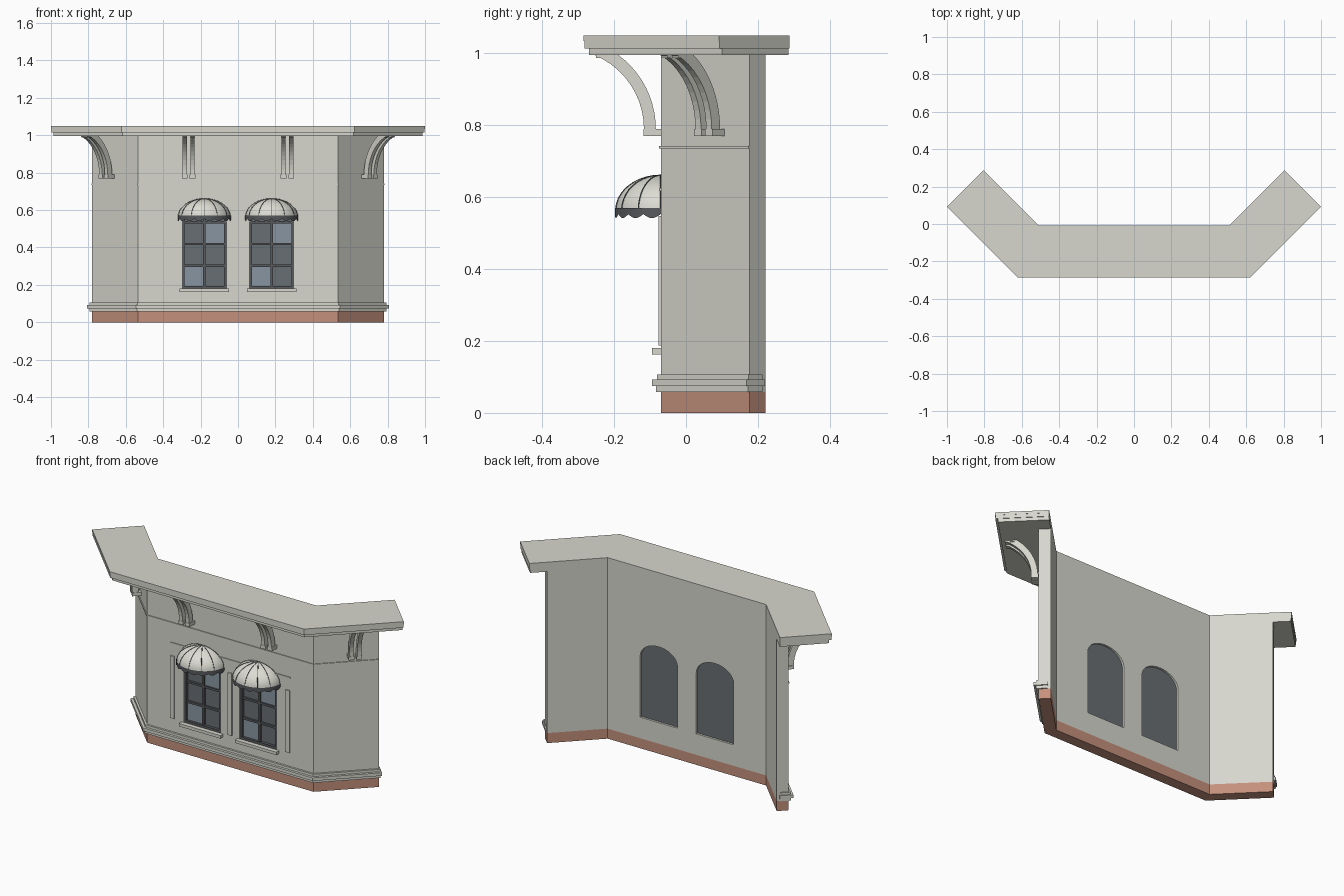
import bpy, bmesh, math
from math import sin, cos, pi
from mathutils import Matrix

if "Cube" in bpy.data.objects:
    bpy.data.objects.remove(bpy.data.objects["Cube"])


def material(name, rgb):
    m = bpy.data.materials.new(name)
    m.use_nodes = True
    m.diffuse_color = (*rgb, 1)
    m.node_tree.nodes["Principled BSDF"].inputs["Base Color"].default_value = (*rgb, 1)
    return m


PLASTER = material("pale plaster", (0.68, 0.68, 0.62))
BRICK = material("brick red", (0.55, 0.28, 0.20))
DARK = material("dark grey", (0.095, 0.10, 0.107))
GLASS = material("grey glass", (0.14, 0.158, 0.172))
SKY = material("blue glass", (0.25, 0.30, 0.36))
CANVAS = material("awning canvas", (0.72, 0.72, 0.66))


def mesh(name, verts, faces, mat, matrix=None, smooth=False):
    bm = bmesh.new()
    vs = [bm.verts.new(v) for v in verts]
    for f in faces:
        bm.faces.new([vs[i] for i in f])
    bmesh.ops.remove_doubles(bm, verts=bm.verts, dist=1e-5)
    bmesh.ops.recalc_face_normals(bm, faces=bm.faces)
    if matrix:
        bm.transform(matrix)
    for f in bm.faces:
        f.smooth = smooth
    me = bpy.data.meshes.new(name)
    bm.to_mesh(me)
    bm.free()
    me.materials.append(mat)
    ob = bpy.data.objects.new(name, me)
    bpy.context.collection.objects.link(ob)
    return ob


def tube(name, rings, mat, matrix=None, closed=False):
    """Join equal rings of points; cap the ends unless closed."""
    n, k = len(rings[0]), len(rings)
    faces = [(a * n + i, a * n + (i + 1) % n, (a + 1) % k * n + (i + 1) % n, (a + 1) % k * n + i)
             for a in range(k if closed else k - 1) for i in range(n)]
    if not closed:
        faces += [tuple(range(n)), tuple(range((k - 1) * n, k * n))]
    return mesh(name, [p for r in rings for p in r], faces, mat, matrix)


def box(name, x0, x1, y0, y1, z0, z1, mat, matrix=None):
    rings = [[(x, y0, z0), (x, y1, z0), (x, y1, z1), (x, y0, z1)] for x in (x0, x1)]
    return tube(name, rings, mat, matrix)


# The plan is a straight front with two wings folded back at 45 degrees
FRONT, CORNER, WING_END, THICK = -0.07, 0.534, 0.958, 0.062
R2 = math.sqrt(2)


def corner(d):
    return CORNER + d * math.tan(pi / 8), FRONT - d


def end(d, ext):
    across, along = CORNER - FRONT + d * R2, WING_END + ext * R2
    return (along + across) / 2, (along - across) / 2


def band(name, d_out, d_in, z0, z1, ext, mat):
    """Horizontal course following the folded plan."""
    rings = []
    for side, at_end in ((-1, True), (-1, False), (1, False), (1, True)):
        o, i = [end(d, ext) if at_end else corner(d) for d in (d_out, d_in)]
        rings.append([(side * p[0], p[1], z) for p, z in ((o, z0), (i, z0), (i, z1), (o, z1))])
    return tube(name, rings, mat)


band("brick_base", 0, -THICK, 0, 0.058, 0, BRICK)
wall = band("wall", 0, -THICK, 0.058, 0.995, 0, PLASTER)
band("base_moulding_lower", 0.013, -0.045, 0.058, 0.075, 0.006, PLASTER)
band("base_moulding_middle", 0.025, -0.048, 0.075, 0.093, 0.012, PLASTER)
band("base_moulding_upper", 0.011, -0.045, 0.093, 0.107, 0.006, PLASTER)
band("string_course", 0.005, -0.01, 0.735, 0.742, 0, PLASTER)
band("cornice_lower", 0.20, -THICK, 0.995, 1.014, 0.091, PLASTER)
band("cornice_middle", 0.213, -THICK, 1.014, 1.034, 0.094, PLASTER)
band("cornice_top", 0.215, -THICK, 1.034, 1.05, 0.0947, PLASTER)


# Curved eaves brackets, in pairs; local -y points out of the wall
def bracket(name, matrix, x):
    foot, top, centre, r_front, r_back, w = 0.79, 0.995, 0.269, 0.222, 0.255, 0.011
    rings = []
    for k in range(11):
        pts = []
        for r in (r_front, r_back):
            a = math.asin((top - foot) / r) * k / 10
            pts.append((r * cos(a) - centre, foot + r * sin(a)))
        (yf, zf), (yb, zb) = pts
        rings.append([(x - w, yf, zf), (x + w, yf, zf), (x + w, yb, zb), (x - w, yb, zb)])
    tube(name + "_arm", rings, PLASTER, matrix)
    box(name + "_foot", x - 0.015, x + 0.015, -0.048, 0.005, 0.77, 0.79, PLASTER, matrix)
    box(name + "_head", x - 0.013, x + 0.013, -0.18, -0.12, 0.987, 0.996, PLASTER, matrix)


wing = 0.152
for side, label in ((-1, "right"), (1, "left")):
    places = {"front": (side * 0.264, FRONT, 0),
              "wing": (side * (CORNER + wing), FRONT + wing, side * pi / 4)}
    for where, (px, py, turn) in places.items():
        m = Matrix.Translation((px, py, 0)) @ Matrix.Rotation(turn, 4, "Z")
        for k, x in enumerate((-0.021, 0.021)):
            bracket(f"{label}_{where}_bracket_{k + 1}", m, x)

# Arched windows
HALF, SILL, SPRING, RISE = 0.12, 0.18, 0.535, 0.085


def arch(cx, y, inset=0):
    h = HALF - inset
    pts = [(cx - h, y, SILL + inset), (cx + h, y, SILL + inset)]
    for k in range(17):
        a = pi * k / 16
        pts.append((cx + h * cos(a), y, SPRING + (RISE - inset) * sin(a)))
    return pts


def window(label, cx):
    cutter = tube(label + "_cutter", [arch(cx, -0.2), arch(cx, 0.1)], PLASTER)
    cutter.hide_render = True
    mod = wall.modifiers.new("opening", "BOOLEAN")
    mod.operation, mod.solver, mod.object = "DIFFERENCE", "EXACT", cutter
    bpy.context.view_layer.objects.active = wall
    bpy.ops.object.modifier_apply(modifier=mod.name)
    bpy.data.objects.remove(cutter)

    tube(label + "_window_frame", [arch(cx, -0.069), arch(cx, -0.02), arch(cx, -0.02, 0.014),
                                   arch(cx, -0.069, 0.014)], DARK, closed=True)
    tube(label + "_window_glass", [arch(cx, -0.052, 0.004), arch(cx, -0.018, 0.002)], GLASS)
    box(label + "_mullion", cx - 0.007, cx + 0.007, -0.064, -0.05, SILL, SPRING + RISE - 0.005, DARK)
    for k, z in enumerate((0.302, 0.418, 0.535)):
        box(f"{label}_glazing_bar_{k + 1}", cx - HALF + 0.005, cx + HALF - 0.005,
            -0.064, -0.05, z - 0.006, z + 0.006, DARK)
    box(label + "_lower_blue_pane", cx - 0.106, cx - 0.007, -0.055, -0.051, 0.194, 0.296, SKY)
    box(label + "_upper_blue_pane", cx + 0.007, cx + 0.106, -0.055, -0.051, 0.424, 0.529, SKY)
    box(label + "_window_sill", cx - 0.133, cx + 0.133, -0.095, -0.06, 0.163, 0.18, PLASTER)


# Quarter-dome awnings with ribs and a scalloped valance
def awning(label, cx):
    rx, ry, rz, z0 = 0.139, 0.125, 0.097, 0.564

    def point(theta, phi, s=1):
        return (cx - s * rx * cos(theta) * cos(phi), FRONT - s * ry * sin(theta) * cos(phi),
                z0 + s * rz * sin(phi))

    def sheet(name, rows, mat):
        n = len(rows[0])
        faces = [(a * n + i, a * n + i + 1, (a + 1) * n + i + 1, (a + 1) * n + i)
                 for a in range(len(rows) - 1) for i in range(n - 1)]
        return mesh(name, [p for r in rows for p in r], faces, mat, smooth=True)

    # The crown stays just open so that every face is a quad
    phis = [0.495 * pi * j / 10 for j in range(11)]
    sheet(label + "_awning", [[point(pi * i / 24, p) for i in range(25)] for p in phis], CANVAS)

    upper, lower = [], []
    for i in range(65):
        x, y, _ = point(pi * i / 64, 0, 1.02)
        upper.append((x, y, z0 + 0.006))
        lower.append((x, y, z0 - 0.011 - 0.011 * abs(sin(pi * i / 8))))
    sheet(label + "_awning_valance", [upper, lower], DARK)

    curve = bpy.data.curves.new(label + "_awning_ribs", "CURVE")
    curve.dimensions, curve.bevel_depth, curve.bevel_resolution = "3D", 0.0018, 1
    for k in range(7):
        spline = curve.splines.new("POLY")
        spline.points.add(len(phis) - 1)
        for p, phi in zip(spline.points, phis):
            p.co = (*point(pi * k / 6, phi, 1.003), 1)
    curve.materials.append(DARK)
    bpy.context.collection.objects.link(bpy.data.objects.new(label + "_awning_ribs", curve))


for label, cx in (("right", -0.18), ("left", 0.18)):
    window(label, cx)
    awning(label, cx)

# Raised trim around the window group
for label, x in (("right", -0.37), ("middle", 0), ("left", 0.37)):
    box(label + "_trim_strip", x - 0.013, x + 0.013, -0.077, -0.065, 0.187, 0.548, PLASTER)
box("window_head_strip", -0.385, 0.385, -0.075, -0.065, 0.617, 0.625, PLASTER)
